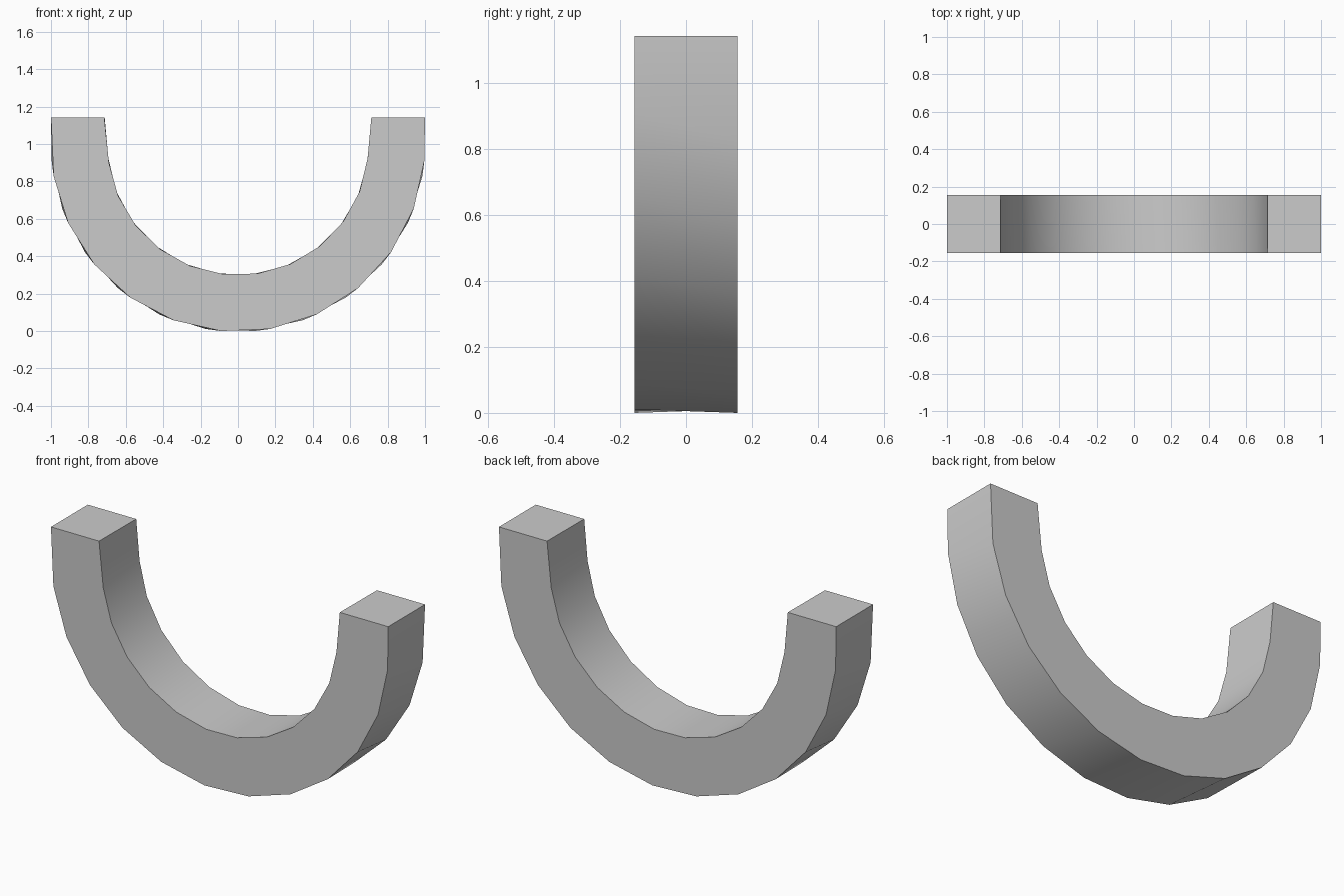
import bpy, bmesh
from math import sin, cos, radians

if "Cube" in bpy.data.objects:
    bpy.data.objects.remove(bpy.data.objects["Cube"])

HALF_DEPTH = 0.156
TOP = 1.146
STEPS = 12


def arc(radius, start, end, top_left, top_right):
    """Half-ring outline from the left tip, around the bottom, to the right tip."""
    pts = [(top_left, TOP)]
    for i in range(STEPS):
        a = radians(start + (end - start) * i / (STEPS - 1))
        pts.append((radius * sin(a), 1 - radius * cos(a)))
    pts.append((top_right, TOP))
    return pts


# Front outline; the back outline is its mirror image, so the ring twists slightly
outer = arc(1.0, -80.3, 85.0, -1.0, 1.0)
inner = arc(0.697, -82.0, 84.0, -0.715, 0.713)


def mirrored(pts):
    return [(-x, z) for x, z in reversed(pts)]


bm = bmesh.new()


def row(pts, y):
    return [bm.verts.new((x, y, z)) for x, z in pts]


# Four long edges, in order around the square section
rows = [row(outer, -HALF_DEPTH), row(inner, -HALF_DEPTH),
        row(mirrored(inner), HALF_DEPTH), row(mirrored(outer), HALF_DEPTH)]

# Long sides
for k in range(4):
    a, b = rows[k], rows[(k + 1) % 4]
    for i in range(len(a) - 1):
        bm.faces.new((a[i], a[i + 1], b[i + 1], b[i]))

# Flat tips
for end in (0, -1):
    bm.faces.new([r[end] for r in rows])

bmesh.ops.recalc_face_normals(bm, faces=bm.faces)
lowest = min(v.co.z for v in bm.verts)
bmesh.ops.translate(bm, verts=bm.verts, vec=(0, 0, -lowest))

mesh = bpy.data.meshes.new("half_ring")
bm.to_mesh(mesh)
bm.free()
half_ring = bpy.data.objects.new("half_ring", mesh)
bpy.context.collection.objects.link(half_ring)

# Smooth along the curve, sharp at the section corners
bpy.context.view_layer.objects.active = half_ring
half_ring.select_set(True)
bpy.ops.object.shade_smooth_by_angle(angle=radians(40))
